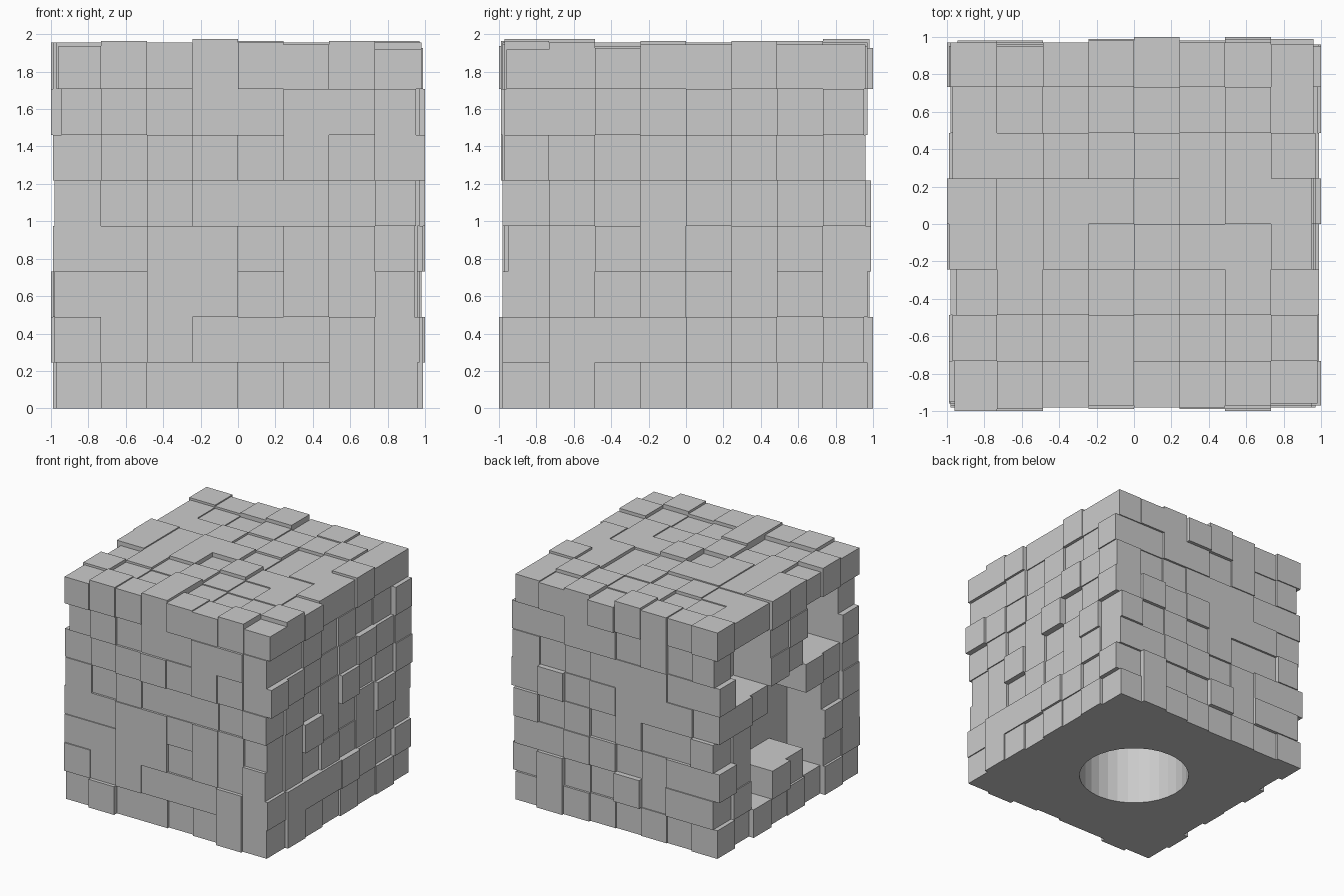
import bpy, bmesh, math, random

if "Cube" in bpy.data.objects:
    bpy.data.objects.remove(bpy.data.objects["Cube"])

random.seed(5)
N, HALF = 8, 0.975                  # blocks per side, nominal half size
CELL = 2 * HALF / N
LEVELS = [0.943, 0.952, 0.961, 0.97, 0.98, 0.99, 1.0]   # how far blocks stick out
WEIGHTS = [2, 3, 4, 4, 3, 2, 1]
CAVITY = -0.625                     # back wall of the carved openings

# openings carved in the left side, bottom row first
OPEN = ["........",
        "..#..#..",
        "..####..",
        "..####..",
        "...##...",
        ".##..##.",
        ".##..##.",
        "........"]

stone = bpy.data.materials.new("grey stone")
stone.diffuse_color = (0.6, 0.6, 0.6, 1)
stone.use_nodes = True
stone.node_tree.nodes["Principled BSDF"].inputs["Base Color"].default_value = stone.diffuse_color

# random relief for every block face
level = {}
for axis in range(3):
    for side in (0, N - 1):
        for a in range(N):
            for b in range(N):
                value = random.choices(LEVELS, WEIGHTS)[0]
                if axis == 2 and side == 0:
                    value = HALF            # flat underside
                level[axis, side, a, b] = value


def solid(p):
    """True where the block wall is filled."""
    idx = [min(N - 1, max(0, int((c + HALF) // CELL))) for c in p]
    for axis in range(3):
        if idx[axis] in (0, N - 1):
            a, b = [idx[k] for k in range(3) if k != axis]
            if abs(p[axis]) > level[axis, idx[axis], a, b]:
                return False
    return not (p[0] < CAVITY and OPEN[idx[2]][idx[1]] == "#")


# grid lines along each axis
inner = [-HALF + CELL * i for i in range(1, N)]
outer = LEVELS + [-v for v in LEVELS]
lines = [sorted(inner + outer + [CAVITY]), sorted(inner + outer),
         sorted(inner + LEVELS + [-HALF])]
filled = set()
for i in range(len(lines[0]) - 1):
    for j in range(len(lines[1]) - 1):
        for k in range(len(lines[2]) - 1):
            c = (i, j, k)
            if solid([(lines[n][c[n]] + lines[n][c[n] + 1]) / 2 for n in range(3)]):
                filled.add(c)

# skin of the filled region
bm = bmesh.new()
verts = {}


def vert(key):
    if key not in verts:
        x, y, z = (lines[n][key[n]] for n in range(3))
        verts[key] = bm.verts.new((x, y, z + HALF))
    return verts[key]


for c in sorted(filled):
    for axis in range(3):
        u, w = (axis + 1) % 3, (axis + 2) % 3
        for step in (0, 1):
            near = list(c)
            near[axis] += 1 if step else -1
            if tuple(near) in filled:
                continue
            loop = []
            for du, dw in ((0, 0), (1, 0), (1, 1), (0, 1)):
                key = list(c)
                key[axis] += step
                key[u] += du
                key[w] += dw
                loop.append(vert(tuple(key)))
            bm.faces.new(loop if step else loop[::-1])
bmesh.ops.dissolve_limit(bm, angle_limit=0.01, verts=bm.verts[:], edges=bm.edges[:])
mesh = bpy.data.meshes.new("block_cube")
bm.to_mesh(mesh)
bm.free()
cube = bpy.data.objects.new("block_cube", mesh)
bpy.context.collection.objects.link(cube)
mesh.materials.append(stone)

# round socket bored up from the underside
bpy.ops.mesh.primitive_cylinder_add(vertices=32, radius=0.45, depth=1.8, location=(0, 0, 0.7))
cutter = bpy.context.object
cutter.name = "socket_cutter"
cutter.data.materials.append(stone)
cutter.hide_render = True
cutter.hide_set(True)
bore = cube.modifiers.new("socket", "BOOLEAN")
bore.operation = "DIFFERENCE"
bore.solver = "EXACT"
bore.object = cutter
